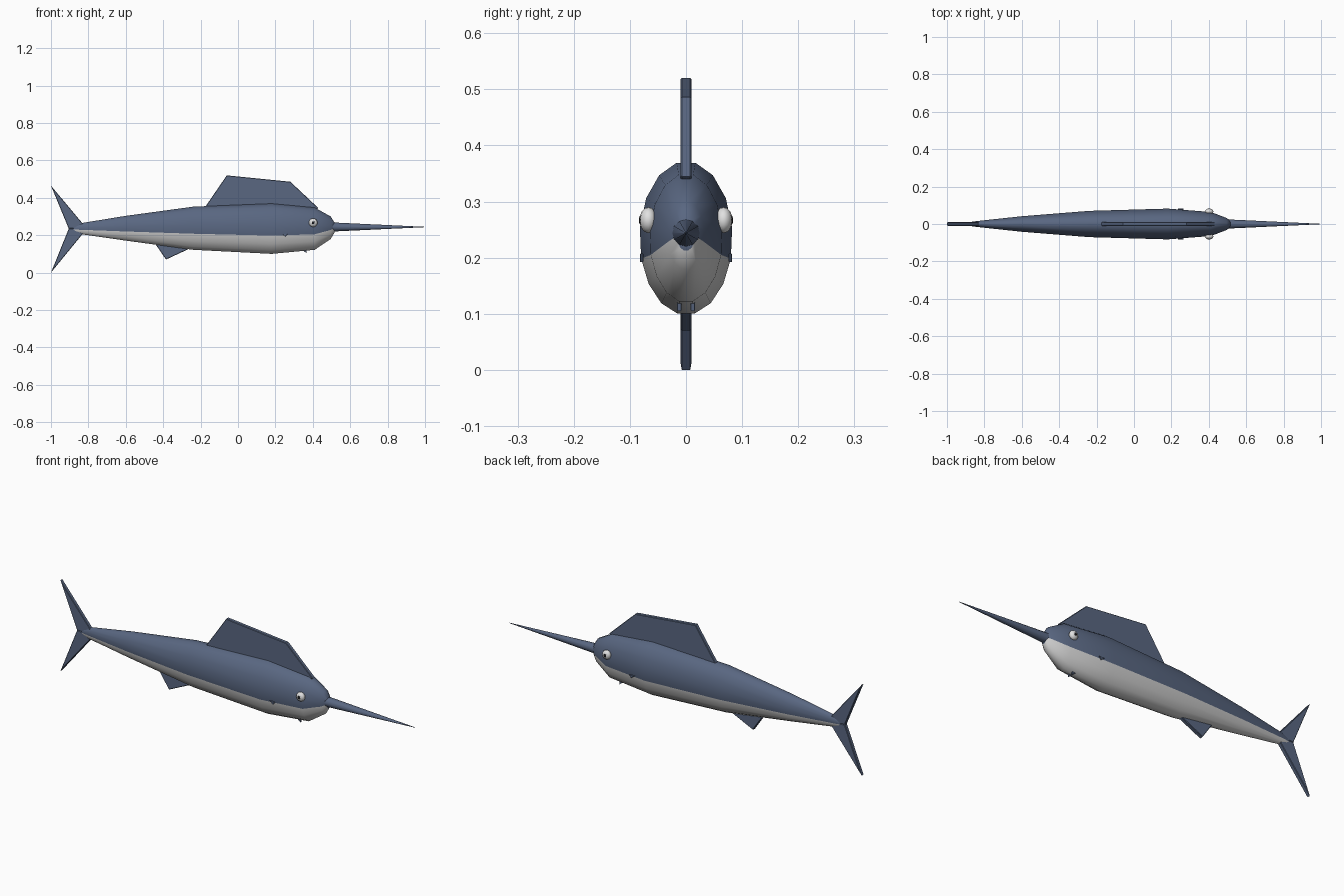
import bpy, bmesh
from math import sin, cos, pi, asin, radians
from mathutils import Matrix

cube = bpy.data.objects.get("Cube")
if cube:
    bpy.data.objects.remove(cube, do_unlink=True)


def material(name, r, g, b):
    m = bpy.data.materials.new(name)
    m.use_nodes = True
    m.diffuse_color = (r, g, b, 1)
    m.node_tree.nodes["Principled BSDF"].inputs["Base Color"].default_value = (r, g, b, 1)
    return m


BLUE = material("slate blue", 0.10, 0.135, 0.22)
WHITE = material("belly white", 0.62, 0.62, 0.62)
EYE = material("eye white", 0.75, 0.75, 0.75)
BLACK = material("pupil black", 0.01, 0.01, 0.012)


def finish(bm, name, mats, smooth=None):
    bmesh.ops.recalc_face_normals(bm, faces=bm.faces)
    me = bpy.data.meshes.new(name)
    bm.to_mesh(me)
    bm.free()
    for m in mats:
        me.materials.append(m)
    ob = bpy.data.objects.new(name, me)
    bpy.context.collection.objects.link(ob)
    if smooth:
        bpy.ops.object.select_all(action="DESELECT")
        ob.select_set(True)
        bpy.context.view_layer.objects.active = ob
        bpy.ops.object.shade_smooth_by_angle(angle=radians(smooth))
    return ob


# Body: oval rings, each split into back and belly at the colour line
UP, LOW = 9, 7
stations = [  # x, top, bottom, half width, colour line height
    (-0.88, 0.25, 0.215, 0.010, 0.23),
    (-0.84, 0.265, 0.205, 0.016, 0.229),
    (-0.60, 0.305, 0.17, 0.042, 0.22),
    (-0.24, 0.355, 0.12, 0.071, 0.208),
    (0.18, 0.372, 0.098, 0.083, 0.198),
    (0.41, 0.35, 0.12, 0.065, 0.205),
    (0.495, 0.302, 0.178, 0.033, 0.228),
    (0.515, 0.27, 0.212, 0.017, 0.238)]
bm = bmesh.new()
rings = []
for x, top, bot, w, line in stations:
    mid, h = (top + bot) / 2, (top - bot) / 2
    a0 = asin((line - mid) / h)
    angles = [a0 + (pi - 2 * a0) * i / UP for i in range(UP)]
    angles += [pi - a0 + (pi + 2 * a0) * i / LOW for i in range(LOW)]
    rings.append([bm.verts.new((x, w * cos(a), mid + h * sin(a))) for a in angles])
n = UP + LOW
for a, b in zip(rings, rings[1:]):
    for i in range(n):
        j = (i + 1) % n
        f = bm.faces.new((a[i], a[j], b[j], b[i]))
        f.material_index = int(i >= UP)
bm.faces.new(rings[0])
bm.faces.new(rings[-1])
finish(bm, "body", [BLUE, WHITE], 40)

# Bill
bm = bmesh.new()
bmesh.ops.create_cone(bm, cap_ends=True, segments=12, radius1=0.025, radius2=0.001, depth=0.51,
                      matrix=Matrix.Translation((0.745, 0, 0.244)) @ Matrix.Rotation(pi / 2, 4, "Y"))
finish(bm, "bill", [BLUE], 40)


# Fins: flat outlines with a slightly bevelled rim
def fin(name, outline, half=0.01, move=Matrix()):
    bm = bmesh.new()
    f = bm.faces.new([bm.verts.new((x, -half, z)) for x, z in outline])
    ext = bmesh.ops.extrude_face_region(bm, geom=[f])
    new = [v for v in ext["geom"] if isinstance(v, bmesh.types.BMVert)]
    bmesh.ops.translate(bm, verts=new, vec=(0, 2 * half, 0))
    rim = [e for e in bm.edges if abs(e.verts[0].co.y - e.verts[1].co.y) < half]
    bmesh.ops.bevel(bm, geom=rim, offset=half * 0.25, segments=1, affect="EDGES")
    bmesh.ops.transform(bm, matrix=move, verts=bm.verts)
    return finish(bm, name, [BLUE])


fin("dorsal_fin", [(-0.19, 0.33), (-0.06, 0.52), (0.28, 0.486), (0.43, 0.345), (0.38, 0.31), (0.1, 0.31)])
fin("upper_tail_fin", [(-0.82, 0.25), (-1, 0.465), (-0.905, 0.235), (-0.84, 0.235)])
fin("lower_tail_fin", [(-0.82, 0.22), (-0.84, 0.235), (-0.905, 0.235), (-1, 0)])
fin("anal_fin", [(-0.45, 0.165), (-0.385, 0.07), (-0.26, 0.128), (-0.3, 0.16)])

# Paired features: small fin tips, eyes and pupils
for side, s in (("left", 1), ("right", -1)):
    fin(side + "_pelvic_fin", [(0.32, 0.14), (0.365, 0.105), (0.37, 0.14)], 0.004,
        Matrix.Translation((0, s * 0.012, 0)))
    fin(side + "_pectoral_fin", [(0.235, 0.207), (0.255, 0.192), (0.265, 0.207)], 0.003,
        Matrix.Translation((0, s * 0.079, 0)))
    for part, mat, r, y, d in (("eye", EYE, 0.023, 0.067, 0.016), ("pupil", BLACK, 0.008, 0.081, 0.003)):
        bm = bmesh.new()
        bmesh.ops.create_uvsphere(bm, u_segments=12, v_segments=8, radius=1,
                                  matrix=Matrix.Translation((0.402, s * y, 0.267)) @ Matrix.Diagonal((r, d, r, 1)))
        finish(bm, f"{side}_{part}", [mat], 60)
